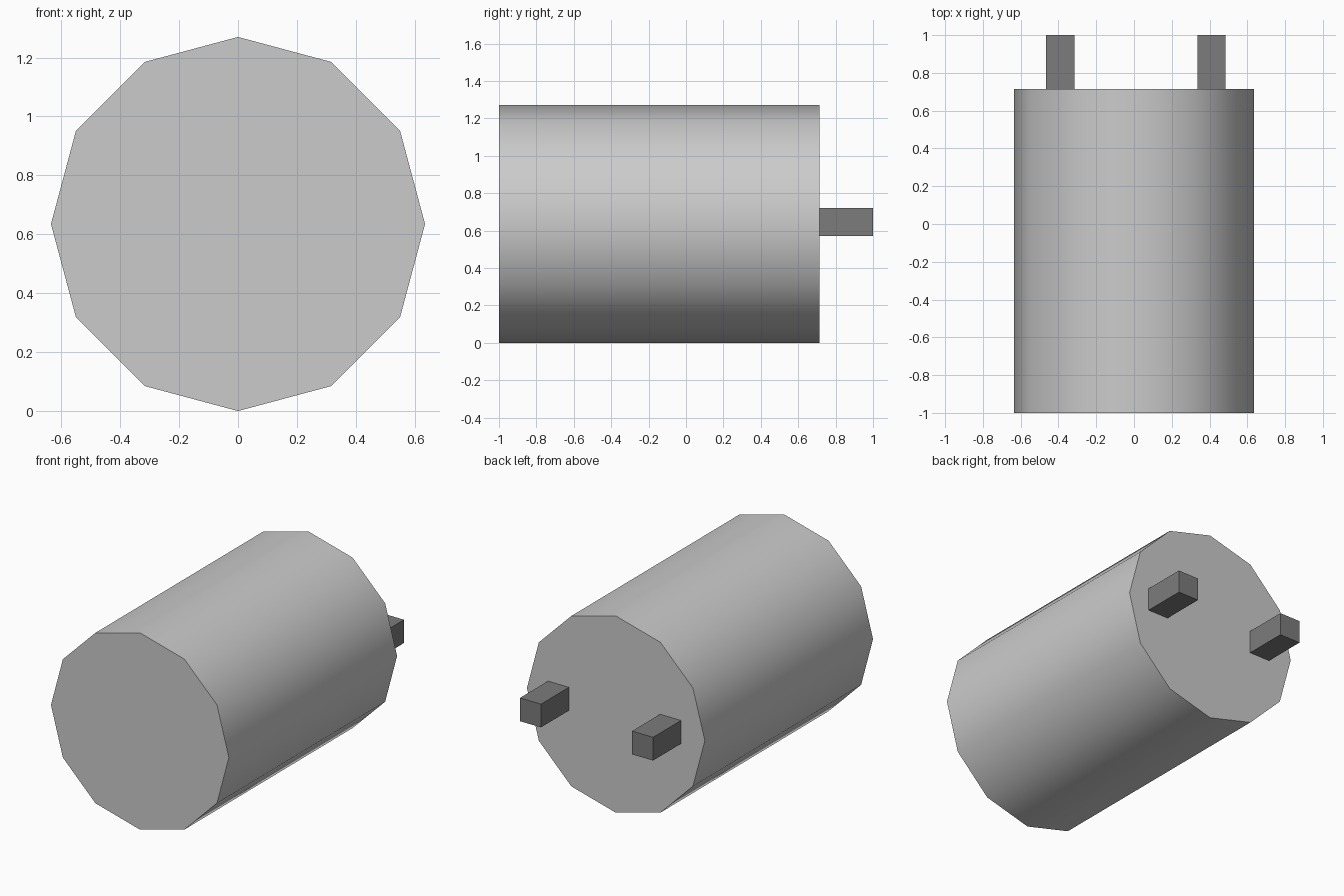
import bpy
import math

# Remove the default cube
cube = bpy.data.objects.get("Cube")
if cube:
    bpy.data.objects.remove(cube, do_unlink=True)

RADIUS = 0.635
FRONT, BACK, TIP = -1.0, 0.715, 1.0
PRONG = 0.15


def material(name, value):
    mat = bpy.data.materials.new(name)
    mat.use_nodes = True
    color = (value, value, value, 1)
    mat.diffuse_color = color
    mat.node_tree.nodes["Principled BSDF"].inputs["Base Color"].default_value = color
    return mat


light_grey = material("light grey", 0.6)
dark_grey = material("dark grey", 0.2)

# Twelve-sided body lying along y, with smooth sides and flat ends
bpy.ops.mesh.primitive_cylinder_add(
    vertices=12, radius=RADIUS, depth=BACK - FRONT,
    location=(0, (FRONT + BACK) / 2, RADIUS), rotation=(math.pi / 2, 0, 0))
body = bpy.context.object
body.name = "body"
body.data.materials.append(light_grey)
bpy.ops.object.transform_apply(location=False, rotation=True, scale=True)
bpy.ops.object.shade_smooth_by_angle(angle=math.radians(40))

# Two square prongs on the back end
for name, x in (("right_prong", -0.39), ("left_prong", 0.41)):
    bpy.ops.mesh.primitive_cube_add(size=1, location=(x, (BACK + TIP) / 2, 0.645))
    prong = bpy.context.object
    prong.name = name
    prong.scale = (PRONG, TIP - BACK, PRONG)
    bpy.ops.object.transform_apply(location=False, rotation=False, scale=True)
    prong.data.materials.append(dark_grey)
